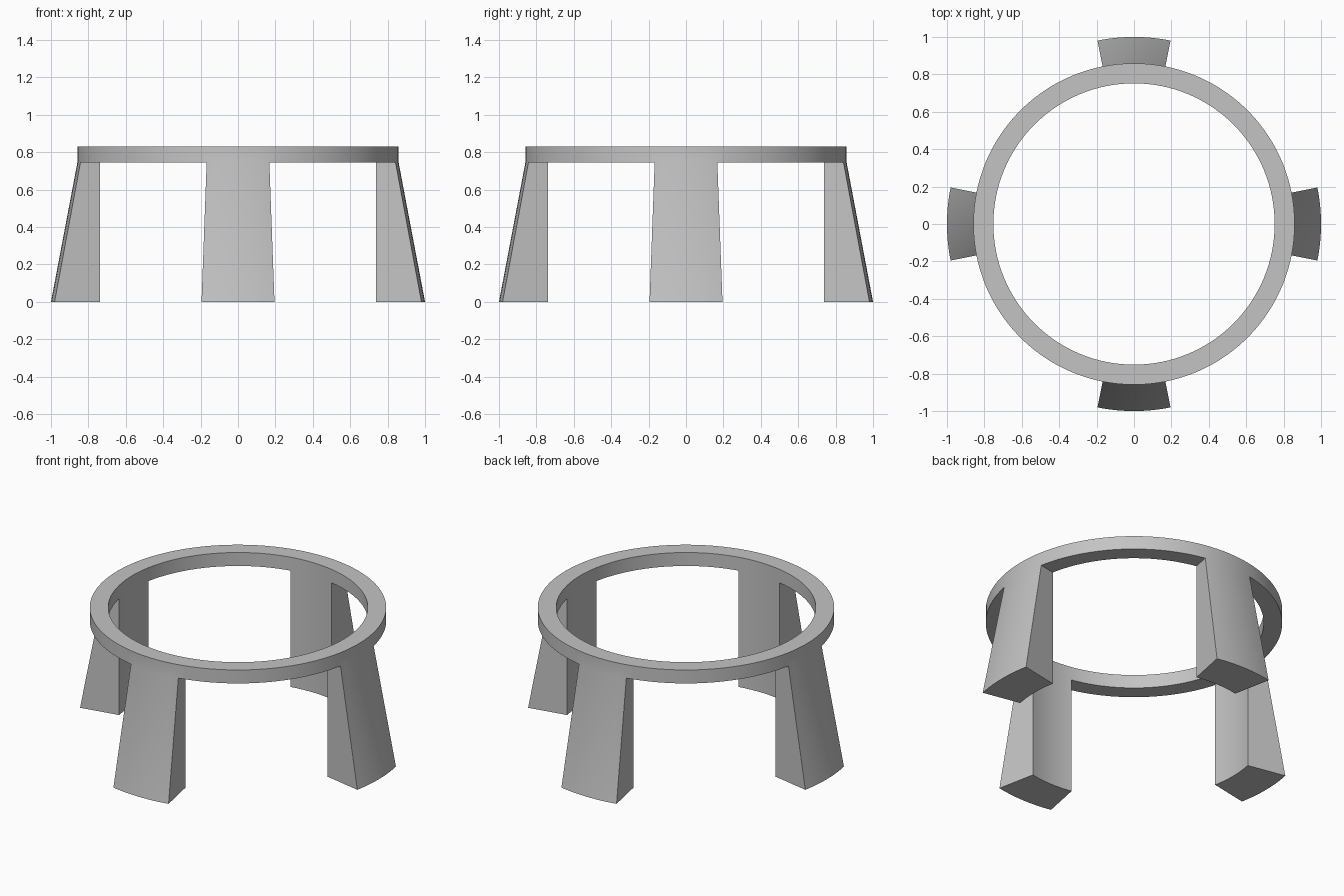
import bpy, bmesh
from math import cos, sin, pi, radians

if "Cube" in bpy.data.objects:
    bpy.data.objects.remove(bpy.data.objects["Cube"])

SEGMENTS = 128
LEG_HALF = 4             # ring segments on each side of a leg's centre
R_IN, R_OUT, R_FOOT = 0.752, 0.859, 1.0
Z_RING, Z_TOP = 0.744, 0.83

grey = bpy.data.materials.new("plain grey")
grey.use_nodes = True
colour = (0.55, 0.55, 0.55, 1)
grey.diffuse_color = colour
grey.node_tree.nodes["Principled BSDF"].inputs["Base Color"].default_value = colour

bm = bmesh.new()


def circle(radius, z):
    steps = [2 * pi * i / SEGMENTS for i in range(SEGMENTS)]
    return [bm.verts.new((radius * cos(a), radius * sin(a), z)) for a in steps]


# Top ring: a rectangular section swept round the circle
loops = [circle(R_IN, Z_RING), circle(R_OUT, Z_RING),
         circle(R_OUT, Z_TOP), circle(R_IN, Z_TOP)]
underside = []
for k in range(4):
    a, b = loops[k], loops[(k + 1) % 4]
    for i in range(SEGMENTS):
        j = (i + 1) % SEGMENTS
        face = bm.faces.new((a[i], a[j], b[j], b[i]))
        if k == 0:
            underside.append(face)

# Four legs: patches of the underside pulled down, flaring outwards at the foot
for leg in range(4):
    centre = leg * SEGMENTS // 4
    patch = [underside[(centre + s) % SEGMENTS] for s in range(-LEG_HALF, LEG_HALF)]
    result = bmesh.ops.extrude_face_region(bm, geom=patch)
    bmesh.ops.delete(bm, geom=patch, context='FACES_ONLY')
    for v in result["geom"]:
        if isinstance(v, bmesh.types.BMVert):
            if v.co.xy.length > (R_IN + R_OUT) / 2:
                v.co.xy = v.co.xy.normalized() * R_FOOT
            v.co.z = 0

bmesh.ops.recalc_face_normals(bm, faces=bm.faces)
mesh = bpy.data.meshes.new("ring_stand")
bm.to_mesh(mesh)
bm.free()
mesh.materials.append(grey)

stand = bpy.data.objects.new("ring_stand", mesh)
bpy.context.collection.objects.link(stand)
bpy.ops.object.select_all(action='DESELECT')
stand.select_set(True)
bpy.context.view_layer.objects.active = stand
bpy.ops.object.shade_smooth_by_angle(angle=radians(30))
